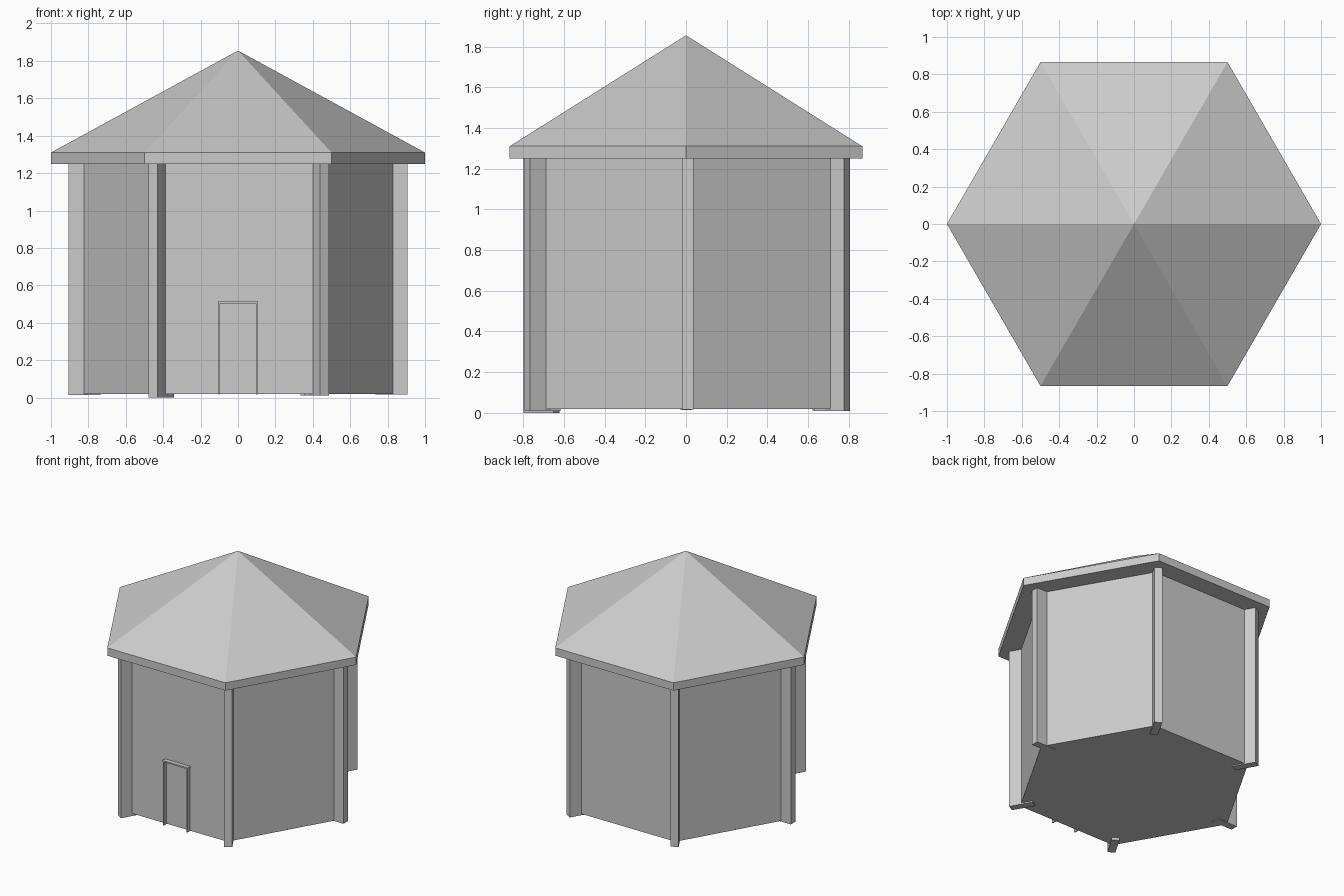
import bpy, bmesh
from math import cos, sin, radians
from mathutils import Matrix

if "Cube" in bpy.data.objects:
    bpy.data.objects.remove(bpy.data.objects["Cube"])


def finish(name, bm):
    bmesh.ops.recalc_face_normals(bm, faces=bm.faces)
    mesh = bpy.data.meshes.new(name)
    bm.to_mesh(mesh)
    bm.free()
    ob = bpy.data.objects.new(name, mesh)
    bpy.context.collection.objects.link(ob)
    return ob


def ring(bm, r, z):
    return [bm.verts.new((r * cos(radians(60 * i)), r * sin(radians(60 * i)), z)) for i in range(6)]


def hexagon(name, r, z0, z1, apex=None):
    bm = bmesh.new()
    low, high = ring(bm, r, z0), ring(bm, r, z1)
    bm.faces.new(low)
    tip = bm.verts.new((0, 0, apex)) if apex else None
    for i in range(6):
        j = (i + 1) % 6
        bm.faces.new((low[i], low[j], high[j], high[i]))
        if tip:
            bm.faces.new((high[i], high[j], tip))
    if not tip:
        bm.faces.new(high)
    return finish(name, bm)


def box(name, lo, hi, angle=0):
    bm = bmesh.new()
    bmesh.ops.create_cube(bm, size=1)
    for v in bm.verts:
        v.co = [(a + b) / 2 + c * (b - a) for a, b, c in zip(lo, hi, v.co)]
    bm.transform(Matrix.Rotation(radians(angle), 4, 'Z'))
    return finish(name, bm)


# Walls with floor, and the overhanging pyramid roof with its fascia
hexagon("walls", 0.84, 0.02, 1.25)
hexagon("roof", 1.0, 1.25, 1.31, 1.855)

# Corner posts: angle, sideways shift, bottom height (slightly uneven)
posts = [(-120, 0.0, 0.0), (-60, 0.011, 0.01), (0, 0.008, 0.017),
         (60, 0.011, 0.01), (120, 0.0, 0.012), (180, 0.0, 0.015)]
for angle, shift, z0 in posts:
    box("corner_post", (0.735, shift - 0.028, z0), (0.907, shift + 0.028, 1.25), angle)

# Door frame on the front wall
for side in (-1, 1):
    box("door_jamb", (side * 0.1 - 0.004, -0.76, 0.017), (side * 0.1 + 0.004, -0.71, 0.505))
box("door_lintel", (-0.108, -0.76, 0.503), (0.106, -0.71, 0.513))
